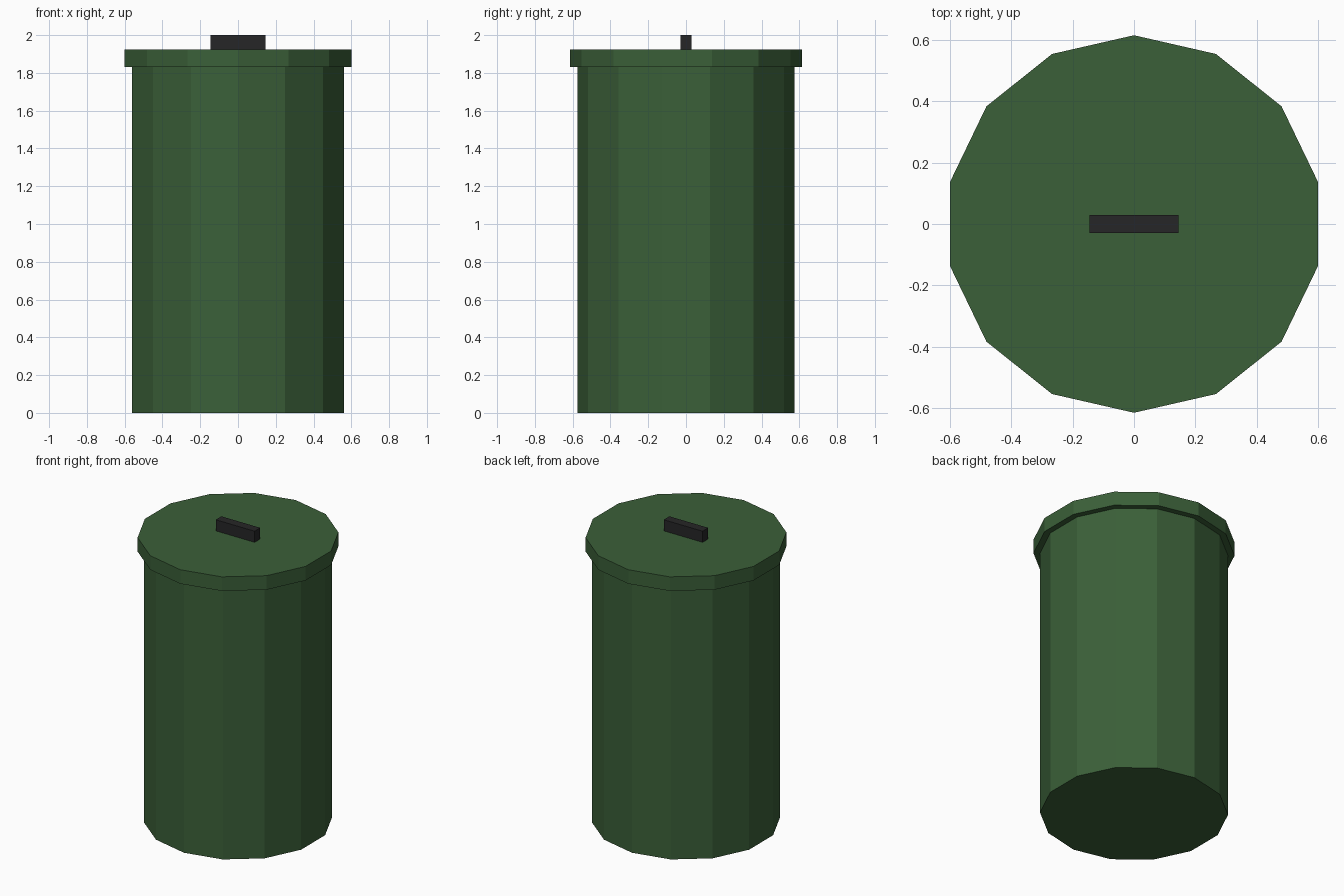
import bpy

cube = bpy.data.objects.get("Cube")
if cube:
    bpy.data.objects.remove(cube, do_unlink=True)

SIDES = 14


def material(name, rgb):
    mat = bpy.data.materials.new(name)
    mat.use_nodes = True
    mat.diffuse_color = (*rgb, 1)
    mat.node_tree.nodes["Principled BSDF"].inputs["Base Color"].default_value = (*rgb, 1)
    return mat


def finish(name, mat):
    obj = bpy.context.object
    obj.name = name
    obj.data.materials.append(mat)
    return obj


def drum(name, radius, bottom, top, mat):
    bpy.ops.mesh.primitive_cylinder_add(
        vertices=SIDES, radius=radius, depth=top - bottom,
        location=(0, 0, (bottom + top) / 2))
    return finish(name, mat)


green = material("dark green", (0.043, 0.115, 0.040))
black = material("near black", (0.019, 0.019, 0.020))

# Faceted can and its overhanging lid
drum("can_body", 0.575, 0, 1.83, green)
drum("lid", 0.615, 1.83, 1.925, green)

# Bar handle on the lid
bpy.ops.mesh.primitive_cube_add(size=1, location=(0, 0, 1.9625))
handle = finish("lid_handle", black)
handle.scale = (0.29, 0.06, 0.075)
bpy.ops.object.transform_apply(location=False, rotation=False, scale=True)
